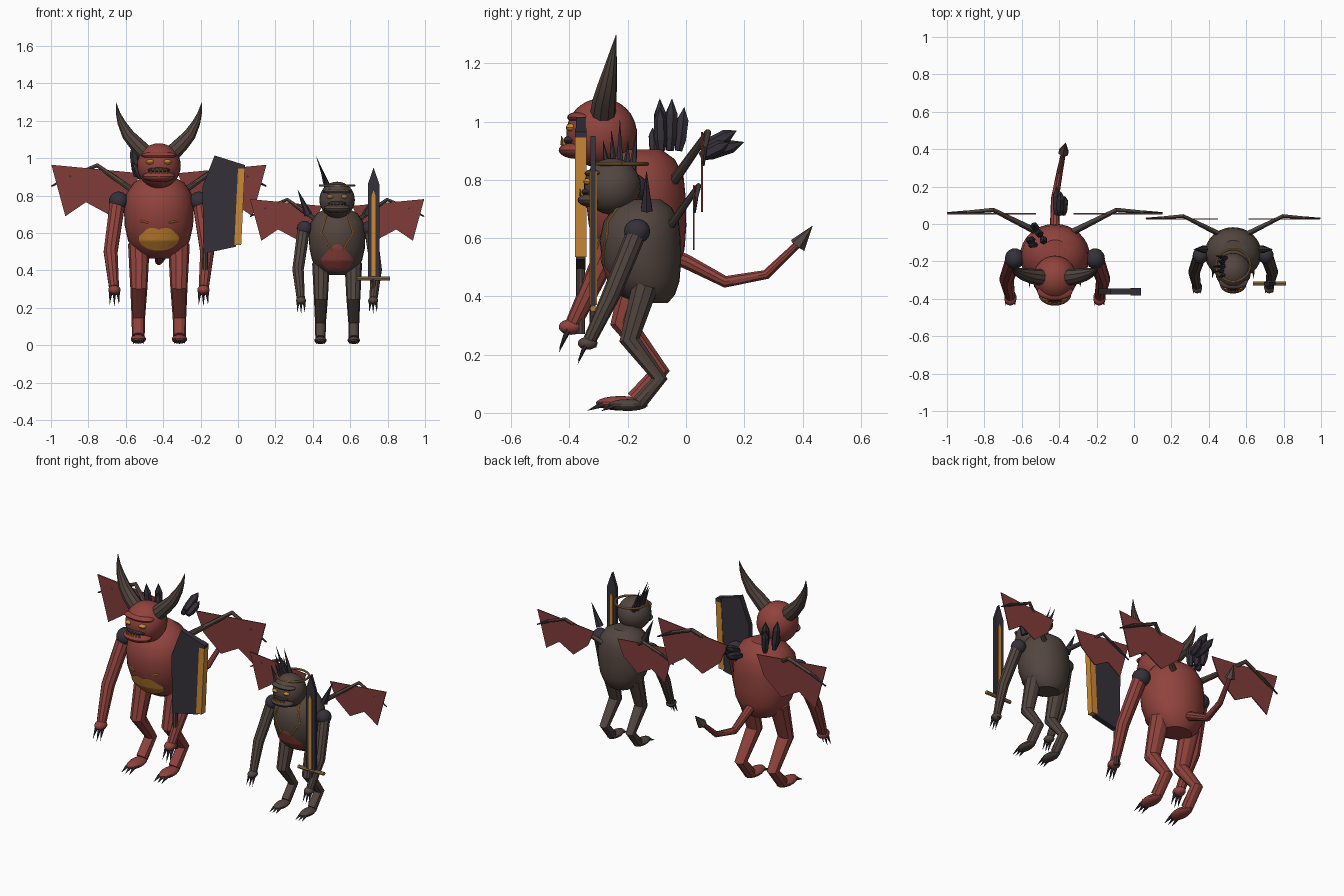
import bpy, bmesh, math
from mathutils import Vector, Matrix

cube = bpy.data.objects.get("Cube")
if cube:
    bpy.data.objects.remove(cube)


def material(name, rgb):
    m = bpy.data.materials.new(name)
    m.use_nodes = True
    m.diffuse_color = (*rgb, 1)
    m.node_tree.nodes["Principled BSDF"].inputs["Base Color"].default_value = (*rgb, 1)
    return m


RED = material("red_skin", (0.28, 0.056, 0.046))
WING = material("wing_red", (0.22, 0.045, 0.04))
BROWN = material("brown_skin", (0.085, 0.06, 0.049))
DARK = material("dark_crystal", (0.036, 0.03, 0.042))
GOLD = material("gold", (0.6, 0.25, 0.035))
BRASS = material("brass", (0.36, 0.2, 0.07))

# Current figure frame: name prefix, scale and offset
frame = {"prefix": "", "s": 1.0, "at": Vector((0, 0, 0))}
made = []


def place(p):
    return frame["at"] + Vector(p) * frame["s"]


def finish(name, bm, mat):
    mesh = bpy.data.meshes.new(frame["prefix"] + name)
    bmesh.ops.recalc_face_normals(bm, faces=bm.faces)
    bm.to_mesh(mesh)
    bm.free()
    mesh.materials.append(mat)
    ob = bpy.data.objects.new(frame["prefix"] + name, mesh)
    bpy.context.collection.objects.link(ob)
    made.append(ob)
    return ob


def ellipsoid(name, c, r, mat, n=20):
    bm = bmesh.new()
    bmesh.ops.create_uvsphere(bm, u_segments=n, v_segments=n // 2 + 2, radius=frame["s"])
    bm.transform(Matrix.Translation(place(c)) @ Matrix.Diagonal((*r, 1)))
    return finish(name, bm, mat)


def rod(name, a, b, r1, r2, mat, n=8):
    a, b = place(a), place(b)
    bm = bmesh.new()
    bmesh.ops.create_cone(bm, cap_ends=True, segments=n, radius1=r1 * frame["s"],
                          radius2=r2 * frame["s"], depth=(b - a).length)
    bm.transform(Matrix.Translation((a + b) / 2) @ (b - a).to_track_quat('Z', 'Y').to_matrix().to_4x4())
    return finish(name, bm, mat)


def crystal(name, a, b, r, mat=DARK):
    # Six-sided shard tapering at both ends
    a, b = Vector(a), Vector(b)
    rod(name + "_base", a, a.lerp(b, 0.25), r * 0.6, r, mat, 6)
    rod(name + "_shaft", a.lerp(b, 0.25), a.lerp(b, 0.7), r, r, mat, 6)
    rod(name + "_point", a.lerp(b, 0.7), b, r, 0, mat, 6)


def tube(name, pts, radii, mat):
    cu = bpy.data.curves.new(frame["prefix"] + name, 'CURVE')
    cu.dimensions = '3D'
    cu.bevel_depth = frame["s"]
    cu.bevel_resolution = 3
    cu.use_fill_caps = True
    sp = cu.splines.new('POLY')
    sp.points.add(len(pts) - 1)
    for p, co, r in zip(sp.points, pts, radii):
        p.co = (*place(co), 1)
        p.radius = r
    cu.materials.append(mat)
    ob = bpy.data.objects.new(frame["prefix"] + name, cu)
    bpy.context.collection.objects.link(ob)
    bpy.ops.object.select_all(action='DESELECT')
    ob.select_set(True)
    bpy.context.view_layer.objects.active = ob
    bpy.ops.object.convert(target='MESH')
    made.append(bpy.context.view_layer.objects.active)


def slab(name, outline, y0, y1, mat):
    # Outline in x and z, extruded along y
    bm = bmesh.new()
    rings = [[bm.verts.new(place((x, y, z))) for x, z in outline] for y in (y0, y1)]
    for ring in rings:
        bm.faces.new(ring)
    for i in range(len(outline)):
        j = (i + 1) % len(outline)
        bm.faces.new((rings[0][i], rings[0][j], rings[1][j], rings[1][i]))
    return finish(name, bm, mat)


# Torso rings: height, half width, half depth, centre y
TORSO = [(0.465, 0.085, 0.07, -0.125), (0.50, 0.13, 0.115, -0.14), (0.56, 0.165, 0.15, -0.155),
         (0.64, 0.183, 0.167, -0.166), (0.73, 0.187, 0.172, -0.172), (0.81, 0.175, 0.16, -0.168),
         (0.87, 0.135, 0.122, -0.16), (0.905, 0.07, 0.065, -0.15)]


def front(x, z, lift=0.005):
    # Point just in front of the torso surface
    for lo, hi in zip(TORSO, TORSO[1:]):
        if lo[0] <= z <= hi[0]:
            t = (z - lo[0]) / (hi[0] - lo[0])
            rx, ry, cy = (lo[i] + (hi[i] - lo[i]) * t for i in (1, 2, 3))
            return (x, cy - ry * math.sqrt(max(0, 1 - (x / rx) ** 2)) - lift, z)


def torso(mat):
    bm = bmesh.new()
    n = 32
    angles = [2 * math.pi * i / n for i in range(n)]
    rings = [[bm.verts.new(place((rx * math.cos(a), cy + ry * math.sin(a), z))) for a in angles]
             for z, rx, ry, cy in TORSO]
    for lo, hi in zip(rings, rings[1:]):
        for i in range(n):
            j = (i + 1) % n
            bm.faces.new((lo[i], lo[j], hi[j], hi[i]))
    bm.faces.new(rings[0])
    bm.faces.new(rings[-1])
    finish("torso", bm, mat)


def belly_patch(shape, mat):
    # Thin painted area that follows the torso
    bm = bmesh.new()
    n, steps = 48, 6
    mid = bm.verts.new(place(front(0, 0.57)))
    last = None
    for k in range(1, steps + 1):
        ring = []
        for i in range(n):
            x, z = shape(2 * math.pi * i / n)
            ring.append(bm.verts.new(place(front(x * k / steps, 0.57 + z * k / steps))))
        for i in range(n):
            j = (i + 1) % n
            bm.faces.new((last[i], last[j], ring[j], ring[i]) if last else (mid, ring[i], ring[j]))
        last = ring
    finish("belly_patch", bm, mat)


def strap(name, corners):
    pts = []
    for (x0, z0), (x1, z1) in zip(corners, corners[1:]):
        pts += [front(x0 + (x1 - x0) * t / 6, z0 + (z1 - z0) * t / 6, 0.002) for t in range(7)]
    tube(name, pts, [0.005] * len(pts), GOLD)


def demon(prefix, at, s, skin):
    frame.update(prefix=prefix, s=s, at=Vector(at))
    torso(skin)
    # Head and face
    ellipsoid("head", (0, -0.29, 0.96), (0.117, 0.121, 0.12), skin, 28)
    ellipsoid("brow", (0, -0.36, 1.015), (0.095, 0.048, 0.02), skin)
    ellipsoid("jaw", (0, -0.375, 0.902), (0.088, 0.062, 0.03), skin)
    ellipsoid("mouth", (0, -0.39, 0.937), (0.06, 0.03, 0.017), DARK)
    for i in range(-2, 3):
        rod("tooth", (i * 0.021, -0.425 + 0.004 * abs(i), 0.92), (i * 0.021, -0.428, 0.953), 0.007, 0, GOLD, 6)
    for m in (-1, 1):
        side = "left_" if m > 0 else "right_"
        ellipsoid(side + "eye", (m * 0.045, -0.393, 0.98), (0.024, 0.02, 0.014), GOLD, 12)
        # Arm, hand and claws
        ellipsoid(side + "shoulder", (m * 0.215, -0.185, 0.77), (0.052, 0.055, 0.052), DARK)
        tube(side + "arm", [(m * 0.22, -0.185, 0.77), (m * 0.258, -0.295, 0.5), (m * 0.24, -0.385, 0.31)],
             (0.043, 0.039, 0.028), skin)
        ellipsoid(side + "hand", (m * 0.238, -0.395, 0.295), (0.034, 0.042, 0.027), skin, 14)
        for i in (-1, 0, 1):
            rod(side + "finger_claw", (m * 0.238 + i * 0.02, -0.405, 0.285),
                (m * 0.238 + i * 0.025, -0.437, 0.205 + 0.012 * abs(i)), 0.011, 0, DARK, 6)
        # Leg, foot and toe claws
        tube(side + "leg", [(m * 0.107, -0.15, 0.54), (m * 0.107, -0.217, 0.31), (m * 0.11, -0.09, 0.145),
                            (m * 0.11, -0.175, 0.045)], (0.058, 0.046, 0.036, 0.034), skin)
        ellipsoid(side + "foot", (m * 0.11, -0.225, 0.033), (0.042, 0.085, 0.025), skin, 14)
        for i in (-1, 0, 1):
            rod(side + "toe_claw", (m * 0.11 + i * 0.022, -0.285, 0.03),
                (m * 0.11 + i * 0.027, -0.34, 0.007), 0.011, 0, DARK, 6)
        # Wing membrane, wing bone and wing claw
        outline = [(0.575, 0.965), (0.5, 0.69), (0.39, 0.765), (0.27, 0.7), (0.15, 0.8), (0.1, 0.92)]
        slab(side + "wing", [(m * x, z) for x, z in outline], 0.052, 0.058, WING)
        tube(side + "wing_bone", [(m * 0.1, -0.04, 0.8), (m * 0.33, 0.075, 0.962), (m * 0.48, 0.062, 0.9)],
             (0.018, 0.012, 0.009), BROWN)
        rod(side + "wing_claw", (m * 0.47, 0.062, 0.905), (m * 0.575, 0.06, 0.85), 0.012, 0.004, DARK, 6)


# Large red figure
demon("large_", (-0.423, 0, 0), 1.0, RED)
belly_patch(lambda a: (0.107 * math.cos(a), 0.064 * math.sin(a) *
                       (0.75 + 0.25 * abs(math.cos(3 * a)) if math.sin(a) > 0 else 1)), GOLD)
for m in (-1, 1):
    strap("chest_mark", [(m * 0.055, 0.655), (m * 0.1, 0.665)])
    tube("horn", [(m * 0.07, -0.285, 1.025), (m * 0.12, -0.28, 1.075), (m * 0.165, -0.27, 1.125),
                  (m * 0.2, -0.258, 1.19), (m * 0.218, -0.25, 1.24), (m * 0.229, -0.24, 1.297)],
         (0.045, 0.041, 0.034, 0.022, 0.012, 0.001), BROWN)
tube("tail", [(0, -0.04, 0.535), (0, 0.0, 0.52), (0.0, 0.135, 0.45), (0.025, 0.275, 0.475), (0.05, 0.4, 0.595)],
     (0.028, 0.026, 0.021, 0.017, 0.012), RED)
rod("tail_tip", (0.046, 0.383, 0.575), (0.058, 0.435, 0.643), 0.03, 0, BROWN, 6)
# Crystal clusters on the back
for i in range(4):
    crystal("upright_crystal", (-0.06 - 0.02 * i, -0.085 + 0.03 * (i % 3), 0.9),
            (-0.06 - 0.027 * i, -0.09 + 0.042 * (i % 3), 1.05 + 0.03 * (i % 2)), 0.022)
crystal("upright_crystal", (-0.1, -0.11, 0.89), (-0.14, -0.115, 0.98), 0.016)
for i in range(3):
    crystal("rear_crystal", (0.01 + 0.017 * i, 0.05, 0.88 + 0.025 * (i % 2)),
            (0.01 + 0.022 * i, 0.2 - 0.025 * i, 0.93 + 0.04 * (i % 2)), 0.023)

# Small brown figure
demon("small_", (0.53, -0.018, 0), 0.81, BROWN)
belly_patch(lambda a: (0.105 * math.cos(a), 0.085 * math.sin(a) if math.sin(a) < 0
                       else 0.1 * (1 - abs(math.cos(a)) ** 1.4)), RED)
for m in (-1, 1):
    strap("chest_strap", [(m * 0.062, 0.885), (m * 0.105, 0.74), (m * 0.035, 0.625)])
    rod("shoulder_spike", (m * 0.19, -0.145, 0.86), (m * 0.262, -0.145, 1.03), 0.028, 0, DARK, 6)
ring = [(0.113 * math.cos(math.tau * i / 32), -0.25 + 0.107 * math.sin(math.tau * i / 32), 1.055) for i in range(33)]
tube("crown", ring, [0.008] * 33, BRASS)
for i in range(5):
    rod("head_spike", (-0.05 - 0.012 * (i % 2), -0.31 + 0.026 * i, 1.02),
        (-0.1 - 0.02 * (i % 3), -0.33 + 0.036 * i, 1.16 + 0.045 * (i % 3)), 0.02, 0, DARK, 6)

# Cleaver held by the large figure
frame.update(prefix="cleaver_", s=1.0, at=Vector((0, 0, 0)))
slab("blade", [(-0.19, 0.85), (-0.125, 1.015), (0.01, 0.972), (-0.012, 0.527), (-0.185, 0.49)], -0.378, -0.345, DARK)
slab("edge", [(0.0, 0.945), (0.037, 0.945), (0.017, 0.535), (-0.02, 0.535)], -0.381, -0.342, GOLD)
slab("edge_cap", [(0.0, 0.976), (0.037, 0.964), (0.037, 0.945), (0.0, 0.945)], -0.381, -0.342, DARK)
rod("handle", (-0.175, -0.362, 0.27), (-0.175, -0.362, 0.52), 0.016, 0.016, BROWN, 10)

# Sword held by the small figure
frame.update(prefix="sword_")
slab("blade", [(0.694, 0.36), (0.694, 0.86), (0.725, 0.95), (0.756, 0.86), (0.756, 0.36)], -0.328, -0.31, DARK)
slab("inlay", [(0.715, 0.37), (0.715, 0.8), (0.725, 0.83), (0.735, 0.8), (0.735, 0.37)], -0.332, -0.306, GOLD)
rod("guard", (0.637, -0.319, 0.358), (0.813, -0.319, 0.358), 0.011, 0.011, BRASS, 8)
rod("grip", (0.725, -0.319, 0.225), (0.725, -0.319, 0.355), 0.012, 0.012, BROWN, 10)

# Smooth rounded parts, keep corners sharp
bpy.ops.object.select_all(action='DESELECT')
for ob in made:
    ob.select_set(True)
bpy.context.view_layer.objects.active = made[0]
bpy.ops.object.shade_smooth_by_angle()
